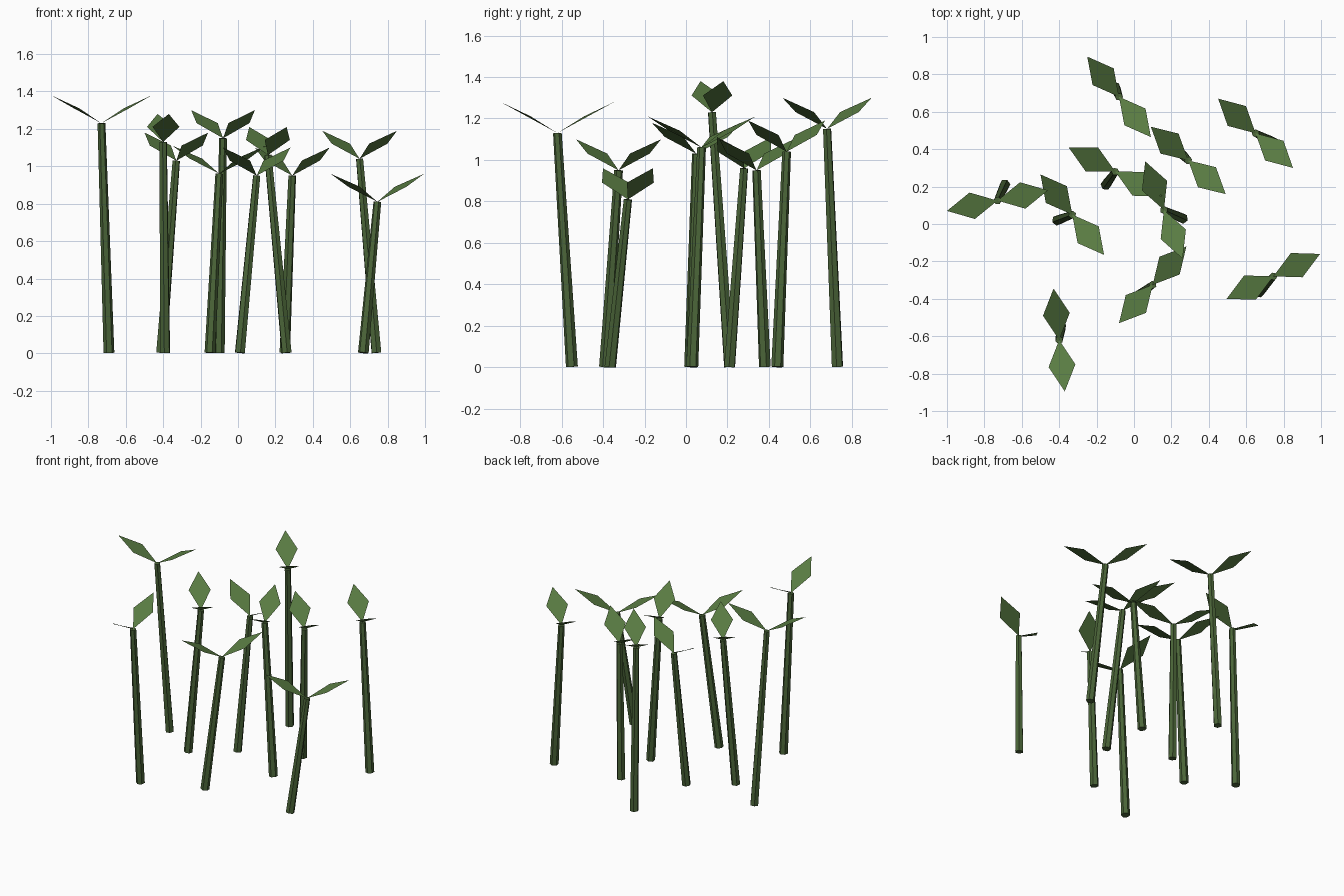
import bpy, bmesh
from mathutils import Vector

if "Cube" in bpy.data.objects:
    bpy.data.objects.remove(bpy.data.objects["Cube"])


def material(name, color):
    m = bpy.data.materials.new(name)
    m.diffuse_color = color
    m.use_nodes = True
    m.node_tree.nodes["Principled BSDF"].inputs["Base Color"].default_value = m.diffuse_color
    return m


STEM = material("stem_green", (0.07, 0.13, 0.04, 1))
LEAF = material("leaf_green", (0.10, 0.20, 0.055, 1))


def add_object(name, bm, mat):
    me = bpy.data.meshes.new(name)
    bm.to_mesh(me)
    bm.free()
    me.materials.append(mat)
    bpy.context.collection.objects.link(bpy.data.objects.new(name, me))


def stem(name, base, top):
    # tapered six-sided stalk leaning from base to top
    axis = top - base
    bm = bmesh.new()
    bmesh.ops.create_cone(bm, cap_ends=True, segments=6, radius1=0.029,
                          radius2=0.021, depth=axis.length)
    bm.transform(axis.to_track_quat('Z', 'Y').to_matrix().to_4x4())
    bmesh.ops.translate(bm, verts=bm.verts, vec=(base + top) / 2)
    add_object(name, bm, STEM)


def leaf_pair(name, joint, heading):
    # two opposite diamond leaves rising from the stem tip
    bm = bmesh.new()
    side = Vector((-heading.y, heading.x, 0)).normalized() * 0.072
    for s in (1, -1):
        tip = joint + heading * s + Vector((0, 0, 0.15))
        mid = (joint + tip) / 2 + Vector((0, 0, 0.006))
        corners = [joint, mid - side * s, tip, mid + side * s]
        bm.faces.new([bm.verts.new(c) for c in corners])
    add_object(name, bm, LEAF)


# base x, y | top x, y, z | leaf heading x, y
SPROUTS = [
    (-0.10, 0.73, -0.08, 0.68, 1.15, 0.17, -0.215),
    (0.25, 0.38, 0.29, 0.34, 0.95, 0.20, -0.18),
    (0.74, 0.44, 0.65, 0.485, 1.04, 0.20, -0.185),
    (-0.15, 0.21, -0.10, 0.28, 0.96, 0.25, -0.13),
    (-0.69, 0.21, -0.73, 0.125, 1.23, 0.27, 0.055),
    (-0.41, 0.02, -0.33, 0.05, 1.03, 0.17, -0.215),
    (0.26, 0.03, 0.16, 0.075, 1.06, 0.10, -0.26),
    (0.01, -0.39, 0.10, -0.325, 0.95, 0.18, 0.205),
    (0.67, -0.365, 0.745, -0.28, 0.81, 0.25, 0.12),
    (-0.39, -0.55, -0.40, -0.62, 1.13, 0.03, -0.275),
]
for i, (bx, by, tx, ty, tz, hx, hy) in enumerate(SPROUTS, 1):
    joint = Vector((tx, ty, tz))
    stem(f"stem_{i}", Vector((bx, by, 0.003)), joint)
    leaf_pair(f"leaf_pair_{i}", joint, Vector((hx, hy, 0)))
